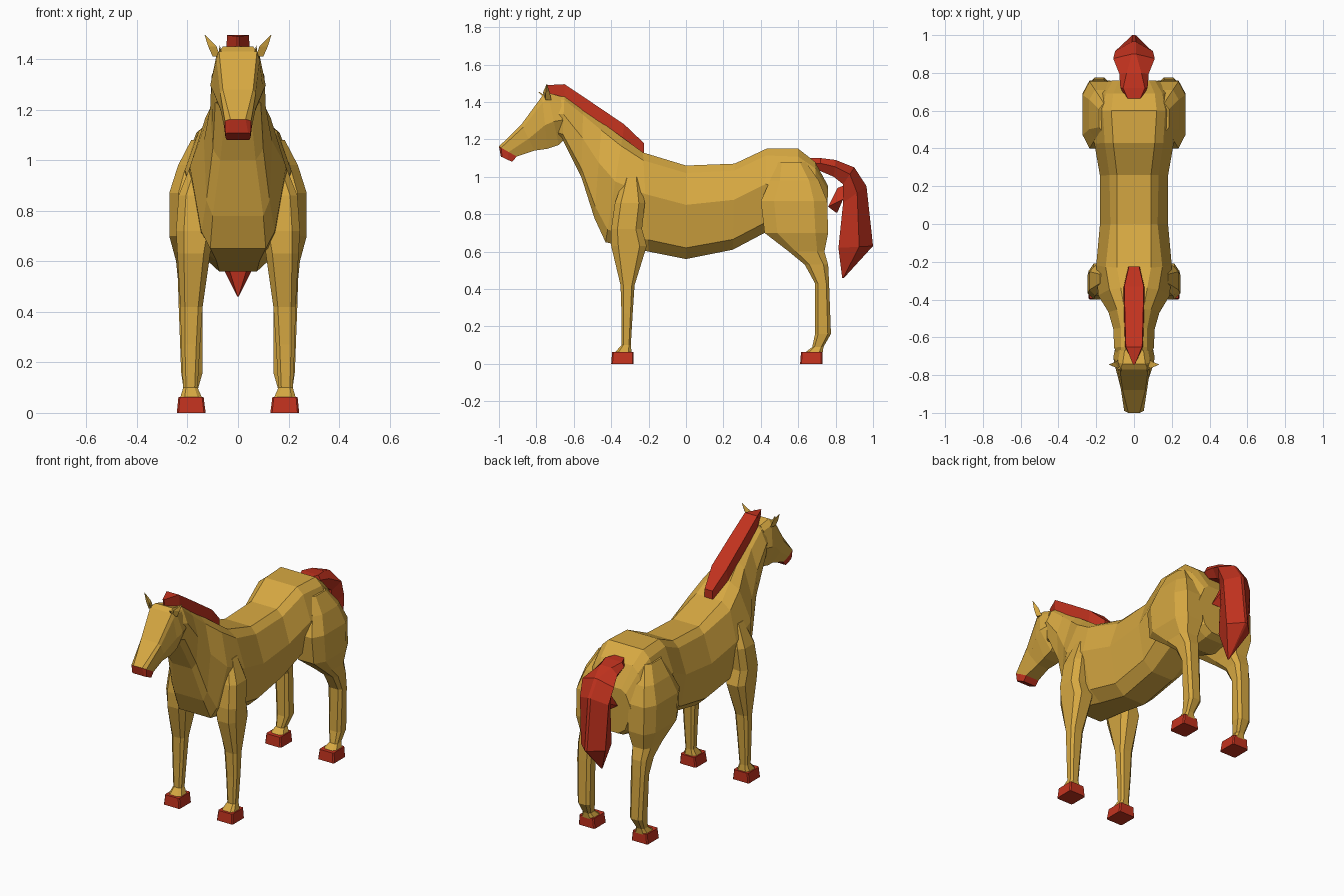
import bpy, bmesh

def material(name, rgb):
    m = bpy.data.materials.new(name)
    m.diffuse_color = (*rgb, 1)
    return m

COAT = material("golden coat", (0.68, 0.395, 0.054))
RED = material("red hair and hooves", (0.54, 0.032, 0.013))

def loft(name, rings, mats, red_rule=None):
    """Skin a list of closed rings of equal size and cap both ends."""
    bm = bmesh.new()
    vs = [[bm.verts.new(p) for p in r] for r in rings]
    n = len(rings[0])
    for i in range(len(vs) - 1):
        for j in range(n):
            k = (j + 1) % n
            f = bm.faces.new((vs[i][j], vs[i][k], vs[i + 1][k], vs[i + 1][j]))
            f.material_index = int(bool(red_rule and red_rule(i)))
    bm.faces.new(vs[0])
    cap = bm.faces.new(vs[-1])
    cap.material_index = int(bool(red_rule and red_rule(len(vs) - 2)))
    bmesh.ops.remove_doubles(bm, verts=bm.verts, dist=0.0005)
    bmesh.ops.recalc_face_normals(bm, faces=bm.faces)
    me = bpy.data.meshes.new(name)
    bm.to_mesh(me)
    bm.free()
    for m in mats:
        me.materials.append(m)
    ob = bpy.data.objects.new(name, me)
    bpy.context.collection.objects.link(ob)
    return ob

def section(top, bot, widths, levels):
    """Symmetric cross-section between a top and a bottom (y, z) point."""
    half = [(w, top[0] + (bot[0] - top[0]) * t, top[1] + (bot[1] - top[1]) * t)
            for w, t in zip(widths, levels)]
    return half + [(-x, y, z) for x, y, z in reversed(half)]

def mirror(ob):
    ob.modifiers.new("mirror", 'MIRROR').use_axis[0] = True

# torso and neck
LV = (0, 0.08, 0.42, 0.88, 1)
body = [
    ((0.76, 0.95), (0.75, 0.66), (0.08, 0.11, 0.15, 0.10, 0.05)),
    ((0.69, 1.08), (0.71, 0.64), (0.11, 0.15, 0.21, 0.14, 0.06)),
    ((0.60, 1.15), (0.60, 0.62), (0.12, 0.165, 0.235, 0.16, 0.07)),
    ((0.43, 1.15), (0.42, 0.70), (0.11, 0.155, 0.21, 0.16, 0.08)),
    ((0.26, 1.07), (0.25, 0.61), (0.09, 0.13, 0.18, 0.14, 0.075)),
    ((0.00, 1.06), (0.00, 0.56), (0.09, 0.125, 0.18, 0.14, 0.075)),
    ((-0.23, 1.13), (-0.20, 0.60), (0.09, 0.15, 0.20, 0.155, 0.085)),
    ((-0.34, 1.21), (-0.43, 0.65), (0.07, 0.13, 0.19, 0.145, 0.11)),
    ((-0.45, 1.29), (-0.49, 0.78), (0.05, 0.09, 0.135, 0.125, 0.10)),
    ((-0.55, 1.36), (-0.56, 1.00), (0.045, 0.07, 0.11, 0.10, 0.07)),
    ((-0.65, 1.43), (-0.66, 1.20), (0.045, 0.07, 0.105, 0.09, 0.05)),
    ((-0.72, 1.43), (-0.72, 1.22), (0.04, 0.06, 0.08, 0.06, 0.04)),
]
loft("body_and_neck", [section(t, b, w, LV) for t, b, w in body], [COAT])

# head with red lips
HL = (0, 0.12, 0.55, 1)
head = [
    ((-0.67, 1.43), (-0.65, 1.20), (0.05, 0.075, 0.10, 0.05)),
    ((-0.74, 1.45), (-0.68, 1.17), (0.06, 0.085, 0.11, 0.05)),
    ((-0.77, 1.43), (-0.74, 1.15), (0.075, 0.085, 0.10, 0.05)),
    ((-0.88, 1.28), (-0.81, 1.14), (0.06, 0.07, 0.07, 0.04)),
    ((-1.00, 1.162), (-0.905, 1.108), (0.03, 0.052, 0.055, 0.045)),
    ((-0.99, 1.108), (-0.93, 1.08), (0.04, 0.05, 0.05, 0.045)),
]
loft("head", [section(t, b, w, HL) for t, b, w in head], [COAT, RED], lambda i: i == 4)

# mane
mane = [
    ((-0.745, 1.49), (-0.735, 1.43), 0.005),
    ((-0.65, 1.495), (-0.65, 1.41), 0.048),
    ((-0.50, 1.395), (-0.50, 1.31), 0.053),
    ((-0.33, 1.28), (-0.34, 1.20), 0.057),
    ((-0.225, 1.18), (-0.225, 1.12), 0.03),
]
loft("mane", [section(t, b, (w * 0.9, w), (0, 1)) for t, b, w in mane], [RED])

# tail, with a ridge along its outer side
tail = [
    ((0.66, 1.10), (0.67, 1.03), 0.04, 0.8),
    ((0.72, 1.10), (0.72, 1.03), 0.072, 0.8),
    ((0.80, 1.09), (0.79, 1.00), 0.078, 0.5),
    ((0.90, 1.05), (0.84, 0.96), 0.11, 0.1),
    ((0.965, 0.95), (0.84, 0.86), 0.10, 0.1),
    ((1.00, 0.63), (0.815, 0.62), 0.085, 0.1),
    ((0.845, 0.46), (0.835, 0.46), 0.003, 0.1),
]
loft("tail", [section(t, b, (w * r, w, w * 0.6), (0, 0.4, 1)) for t, b, w, r in tail], [RED])
strand = [
    ((0.86, 0.96), (0.81, 0.94), 0.03),
    ((0.84, 0.88), (0.76, 0.84), 0.055),
    ((0.81, 0.81), (0.80, 0.81), 0.01),
]
loft("tail_strand", [section(t, b, (w, w), (0, 1)) for t, b, w in strand], [RED])

def slab(z, y0, y1, x0, x1, c=0.2):
    """Horizontal chamfered rectangle for legs and hooves."""
    dx, dy = (x1 - x0) * c, (y1 - y0) * c
    return [(x0 + dx, y0, z), (x1 - dx, y0, z), (x1, y0 + dy, z), (x1, y1 - dy, z),
            (x1 - dx, y1, z), (x0 + dx, y1, z), (x0, y1 - dy, z), (x0, y0 + dy, z)]

# legs: z, y range, x range
legs = {
    "front_leg": [
        (1.00, -0.33, -0.25, 0.08, 0.18), (0.86, -0.38, -0.22, 0.09, 0.235),
        (0.72, -0.40, -0.235, 0.09, 0.245), (0.63, -0.40, -0.21, 0.11, 0.24),
        (0.42, -0.35, -0.275, 0.14, 0.228), (0.27, -0.345, -0.285, 0.15, 0.225),
        (0.10, -0.345, -0.295, 0.16, 0.217), (0.055, -0.385, -0.29, 0.14, 0.23)],
    "hind_leg": [
        (1.08, 0.48, 0.64, 0.06, 0.185), (0.98, 0.45, 0.71, 0.08, 0.237),
        (0.87, 0.40, 0.755, 0.09, 0.272), (0.70, 0.42, 0.76, 0.09, 0.272),
        (0.60, 0.55, 0.74, 0.12, 0.245), (0.53, 0.635, 0.76, 0.135, 0.238),
        (0.43, 0.69, 0.765, 0.14, 0.235), (0.16, 0.69, 0.775, 0.14, 0.225),
        (0.09, 0.675, 0.735, 0.16, 0.215), (0.055, 0.63, 0.73, 0.14, 0.23)],
}
for name, rows in legs.items():
    mirror(loft(name + "s", [slab(*r) for r in rows], [COAT]))

# hooves
for name, y in (("front_hooves", -0.40), ("hind_hooves", 0.61)):
    mirror(loft(name, [slab(0.0, y, y + 0.12, 0.128, 0.242, 0.06),
                       slab(0.062, y + 0.005, y + 0.12, 0.136, 0.236, 0.06)], [RED]))

# ears
ear = [[(0.07, -0.75, 1.41), (0.10, -0.75, 1.41), (0.085, -0.72, 1.41)],
       [(0.085, -0.765, 1.45), (0.118, -0.75, 1.45), (0.10, -0.73, 1.455)],
       [(0.13, -0.745, 1.495), (0.132, -0.745, 1.495), (0.131, -0.743, 1.497)]]
mirror(loft("ears", ear, [COAT]))

# short forward tufts beside the ears
tuft = [[(0.062, -0.755, 1.415), (0.078, -0.755, 1.415), (0.07, -0.73, 1.42)],
        [(0.071, -0.788, 1.452), (0.073, -0.788, 1.452), (0.072, -0.785, 1.454)]]
mirror(loft("brow_tufts", tuft, [COAT]))
